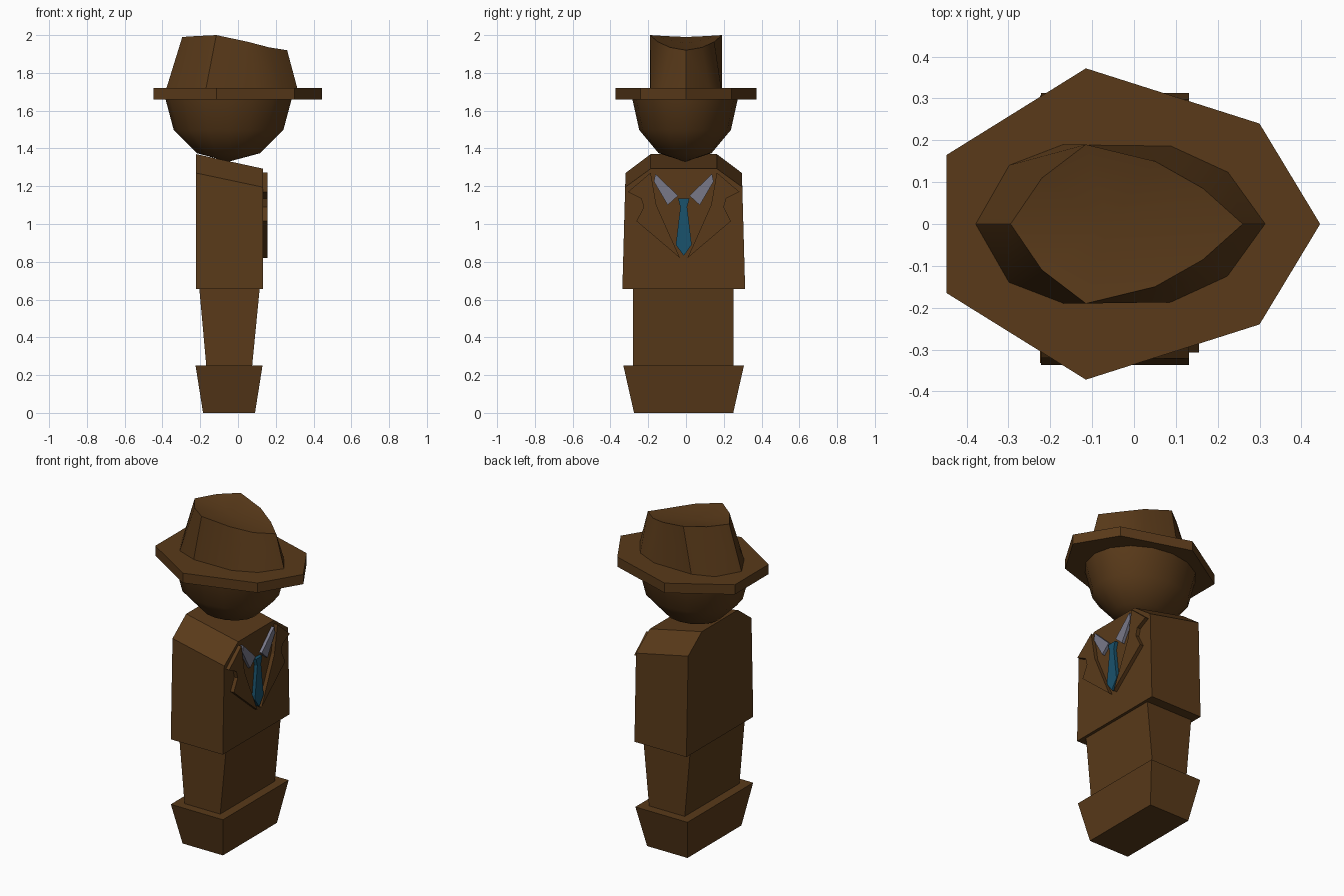
import bpy, bmesh
from math import cos, sin, pi, radians

if "Cube" in bpy.data.objects:
    bpy.data.objects.remove(bpy.data.objects["Cube"])

YC = -0.012  # body centre line


def material(name, rgb):
    m = bpy.data.materials.new(name)
    m.diffuse_color = (*rgb, 1)
    m.use_nodes = True
    m.node_tree.nodes["Principled BSDF"].inputs["Base Color"].default_value = m.diffuse_color
    return m


BROWN = material("brown", (0.10, 0.042, 0.010))
BLUE = material("blue", (0.010, 0.085, 0.15))
GREY = material("grey", (0.19, 0.19, 0.25))


def loft(name, rings, mat, tip=None, cap_tip=None, smooth=None):
    """Skin equal-length rings; ends are capped flat or drawn to a point."""
    bm = bmesh.new()
    loops = [[bm.verts.new(p) for p in r] for r in rings]
    n = len(loops[0])
    for a, b in zip(loops, loops[1:]):
        for i in range(n):
            j = (i + 1) % n
            bm.faces.new((a[i], a[j], b[j], b[i]))
    for ring, point in ((loops[0], tip), (loops[-1], cap_tip)):
        if point is None:
            bm.faces.new(ring)
        else:
            v = bm.verts.new(point)
            for i in range(n):
                bm.faces.new((ring[i], ring[(i + 1) % n], v))
    bmesh.ops.recalc_face_normals(bm, faces=bm.faces)
    me = bpy.data.meshes.new(name)
    bm.to_mesh(me)
    bm.free()
    me.materials.append(mat)
    ob = bpy.data.objects.new(name, me)
    bpy.context.collection.objects.link(ob)
    if smooth:
        bpy.ops.object.select_all(action='DESELECT')
        ob.select_set(True)
        bpy.context.view_layer.objects.active = ob
        bpy.ops.object.shade_smooth_by_angle(angle=radians(smooth))
    return ob


def rect(x0, x1, y0, y1, z):
    return [(x0, y0, z), (x1, y0, z), (x1, y1, z), (x0, y1, z)]


def plate(name, yz, x0, x1, mat, side=1):
    """Flat yz outline with thickness in x, on one side of the body line."""
    return loft(name, [[(x, YC + side * y, z) for y, z in yz] for x in (x0, x1)], mat)


def mirrored(half):
    """Close a half outline (first and last may lie on the axis) across y."""
    return half + [(x, -y, *r) for x, y, *r in reversed(half) if y > 0]


# Feet and legs
loft("feet", [rect(-0.185, 0.09, -0.275, 0.25, 0),
              rect(-0.225, 0.13, -0.332, 0.307, 0.252)], BROWN)
loft("legs", [rect(-0.168, 0.075, -0.28, 0.252, 0.25),
              rect(-0.205, 0.115, -0.28, 0.252, 0.66)], BROWN)

# Jacket body: shoulders slope down toward the front
back = [(0.325, 0.655), (0.308, 1.27), (0.175, 1.37)]
front = [(0.325, 0.655), (0.31, 1.195), (0.175, 1.293)]
loft("jacket", [[(x, YC + y, z) for y, z in p] + [(x, YC - y, z) for y, z in reversed(p)]
                for x, p in ((-0.222, back), (0.132, front))], BROWN)

# Lapels, collar points and tie
lapel = [(0.175, 1.272), (0.295, 1.17), (0.225, 1.135), (0.212, 1.09),
         (0.25, 1.015), (0.02, 0.82), (0.145, 1.10)]
collar = [(0.15, 1.265), (0.03, 1.15), (0.085, 1.10), (0.158, 1.225)]
for side, label in ((1, "left"), (-1, "right")):
    plate(label + "_lapel", lapel, 0.125, 0.155, BROWN, side)
    plate(label + "_collar", collar, 0.125, 0.15, GREY, side)
tie = [(0.03, 1.135), (0.018, 1.09), (0.042, 0.89), (0, 0.832)]
plate("tie", tie + [(-y, z) for y, z in reversed(tie[:-1])], 0.125, 0.153, BLUE)

# Head: lower half of a squashed ball
N = 16
rings = []
for lat in (60, 30, 0):
    c, s = cos(radians(lat)), sin(radians(lat))
    rings.append([(-0.05 + 0.335 * c * cos(2 * pi * i / N),
                   -0.005 + 0.28 * c * sin(2 * pi * i / N),
                   1.665 - 0.335 * s) for i in range(N)])
loft("head", rings, BROWN, tip=(-0.05, -0.005, 1.33), smooth=45)

# Hat brim: seven-sided disc
brim = mirrored([(0.445, 0), (0.30, 0.24), (-0.115, 0.372), (-0.448, 0.165)])
loft("hat_brim", [[(x, y, 1.66) for x, y in brim],
                  [(x, y, 1.72) for x, y in brim]], BROWN)

# Hat crown: tapered, dented along the top and dropping to the front
base = mirrored([(-0.38, 0, 1.715), (-0.30, 0.14, 1.715), (-0.17, 0.19, 1.715),
                 (0.09, 0.187, 1.715), (0.225, 0.125, 1.715), (0.315, 0, 1.715)])
top = mirrored([(-0.295, 0, 1.99), (-0.22, 0.11, 1.995), (-0.115, 0.19, 2.0),
                (0.05, 0.15, 1.965), (0.165, 0.085, 1.935), (0.26, 0, 1.92)])
loft("hat_crown", [base, top], BROWN, cap_tip=(-0.06, 0, 1.955), smooth=35)
